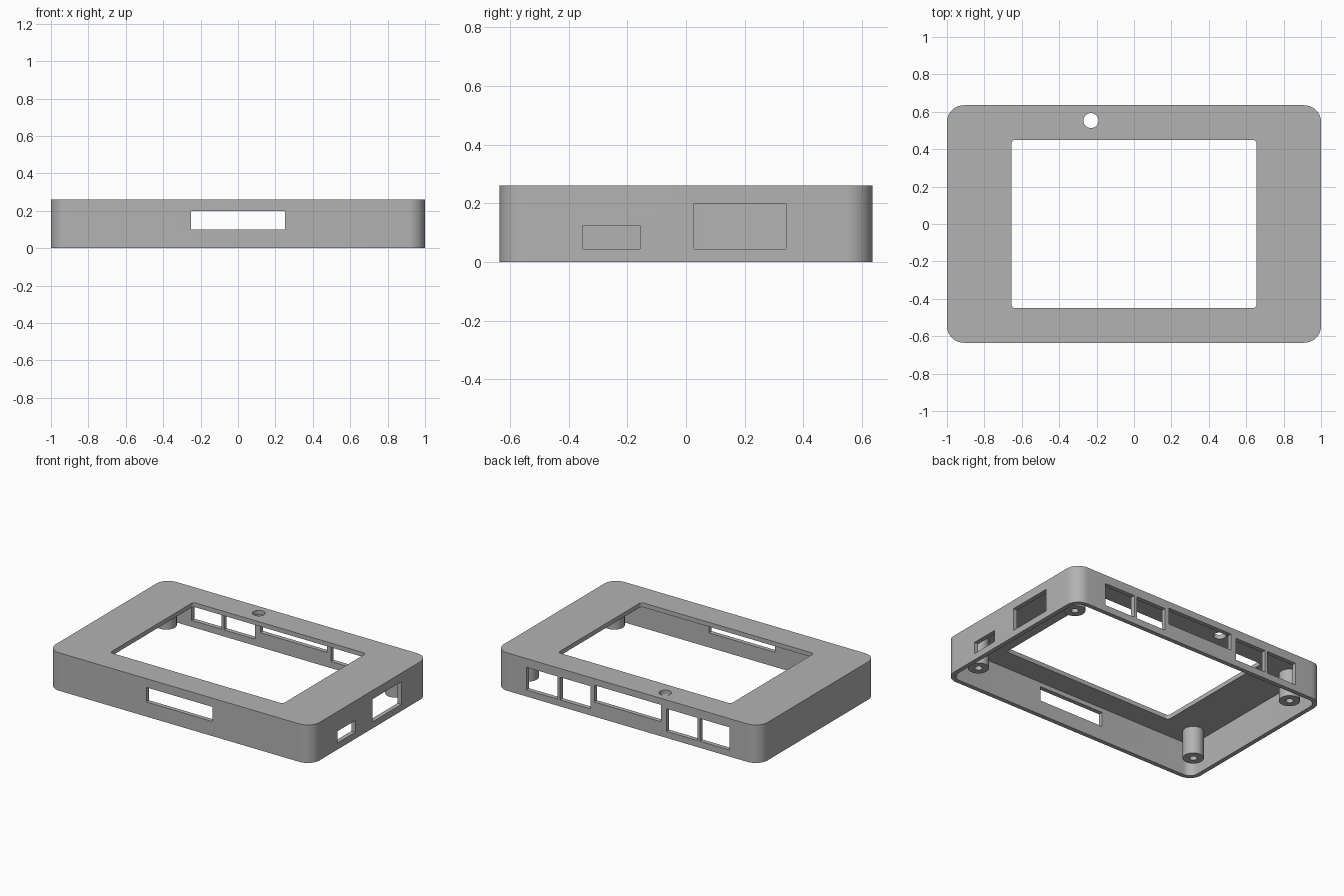
import bpy
import bmesh
from math import sin, cos, pi
from mathutils import Matrix, Vector

if "Cube" in bpy.data.objects:
    bpy.data.objects.remove(bpy.data.objects["Cube"], do_unlink=True)

# Overall sizes
HALF_X, HALF_Y, HEIGHT = 1.0, 0.635, 0.26
WALL, CORNER = 0.03, 0.09
BOSS_X, BOSS_Y, BOSS_BASE = 0.87, 0.465, 0.04

grey = bpy.data.materials.new("light_grey_plastic")
grey.use_nodes = True
colour = (0.45, 0.45, 0.45, 1)
grey.diffuse_color = colour
grey.node_tree.nodes["Principled BSDF"].inputs["Base Color"].default_value = colour


def make_object(name, bm):
    bmesh.ops.recalc_face_normals(bm, faces=bm.faces)
    mesh = bpy.data.meshes.new(name)
    bm.to_mesh(mesh)
    bm.free()
    mesh.materials.append(grey)
    obj = bpy.data.objects.new(name, mesh)
    bpy.context.scene.collection.objects.link(obj)
    return obj


def rounded_slab(name, half_x, half_y, radius, z0, z1, steps=10):
    """Upright prism with a rounded rectangle outline."""
    bm = bmesh.new()
    ring = []
    for quarter, (sx, sy) in enumerate([(1, 1), (-1, 1), (-1, -1), (1, -1)]):
        for i in range(steps + 1):
            a = (quarter + i / steps) * pi / 2
            ring.append(bm.verts.new((sx * (half_x - radius) + radius * cos(a),
                                      sy * (half_y - radius) + radius * sin(a), z0)))
    base = bm.faces.new(ring)
    top = bmesh.ops.extrude_face_region(bm, geom=[base])["geom"]
    verts = [g for g in top if isinstance(g, bmesh.types.BMVert)]
    bmesh.ops.translate(bm, verts=verts, vec=(0, 0, z1 - z0))
    return make_object(name, bm)


def box(name, x, y, z):
    """Box spanning the given (low, high) ranges."""
    bm = bmesh.new()
    spans = (x, y, z)
    centre = Vector([(a + b) / 2 for a, b in spans])
    size = Vector([b - a for a, b in spans])
    bmesh.ops.create_cube(bm, size=1, matrix=Matrix.Translation(centre) @ Matrix.Diagonal(size.to_4d()))
    return make_object(name, bm)


def cylinder(name, x, y, radius, z0, z1, sides=40):
    bm = bmesh.new()
    bmesh.ops.create_cone(bm, cap_ends=True, segments=sides, radius1=radius, radius2=radius,
                          depth=z1 - z0, matrix=Matrix.Translation((x, y, (z0 + z1) / 2)))
    return make_object(name, bm)


def combine(target, other, operation):
    """Apply a boolean and discard the helper."""
    other.hide_render = True
    mod = target.modifiers.new("boolean", "BOOLEAN")
    mod.operation, mod.solver, mod.object = operation, "EXACT", other
    bpy.context.view_layer.objects.active = target
    bpy.ops.object.modifier_apply(modifier=mod.name)
    bpy.data.objects.remove(other, do_unlink=True)


# Hollow shell, open underneath
shell = rounded_slab("case_shell", HALF_X, HALF_Y, CORNER, 0, HEIGHT)
cavity = rounded_slab("cavity", HALF_X - WALL, HALF_Y - WALL, CORNER - WALL, -0.1, HEIGHT - WALL)
combine(shell, cavity, "DIFFERENCE")

# Screen window and round button hole in the top
combine(shell, rounded_slab("window", 0.655, 0.45, 0.02, 0.2, 0.4, 5), "DIFFERENCE")
combine(shell, cylinder("button_hole", -0.23, 0.553, 0.04, 0.2, 0.4), "DIFFERENCE")

# Front slot
combine(shell, box("front_slot", (-0.25, 0.25), (-0.7, -0.58), (0.1, 0.2)), "DIFFERENCE")

# Row of ports in the back: two pairs either side of a long slot
for x0, x1, z0, z1 in [(0.53, 0.765, 0.045, 0.2), (0.28, 0.51, 0.045, 0.2),
                       (-0.255, 0.25, 0.1, 0.215),
                       (-0.53, -0.295, 0.045, 0.2), (-0.775, -0.55, 0.045, 0.2)]:
    combine(shell, box("back_port", (x0, x1), (0.58, 0.7), (z0, z1)), "DIFFERENCE")

# Two ports in the +x side
for y0, y1, z1 in [(-0.35, -0.157, 0.125), (0.027, 0.34, 0.2)]:
    combine(shell, box("side_port", (0.95, 1.1), (y0, y1), (0.045, z1)), "DIFFERENCE")

# Screw bosses with blind holes, hanging from the top plate
parts = [shell]
for x_name, sx in (("left", 1), ("right", -1)):
    for y_name, sy in (("front", -1), ("back", 1)):
        x, y = sx * BOSS_X, sy * BOSS_Y
        boss = cylinder(f"{y_name}_{x_name}_screw_boss", x, y, 0.066, BOSS_BASE, HEIGHT - WALL)
        combine(boss, cylinder("screw_hole", x, y, 0.024, 0, 0.2, 24), "DIFFERENCE")
        parts.append(boss)

# Smooth curved walls, keep edges crisp
bpy.ops.object.select_all(action="DESELECT")
for part in parts:
    part.select_set(True)
bpy.context.view_layer.objects.active = shell
bpy.ops.object.shade_smooth_by_angle(angle=pi / 6)
